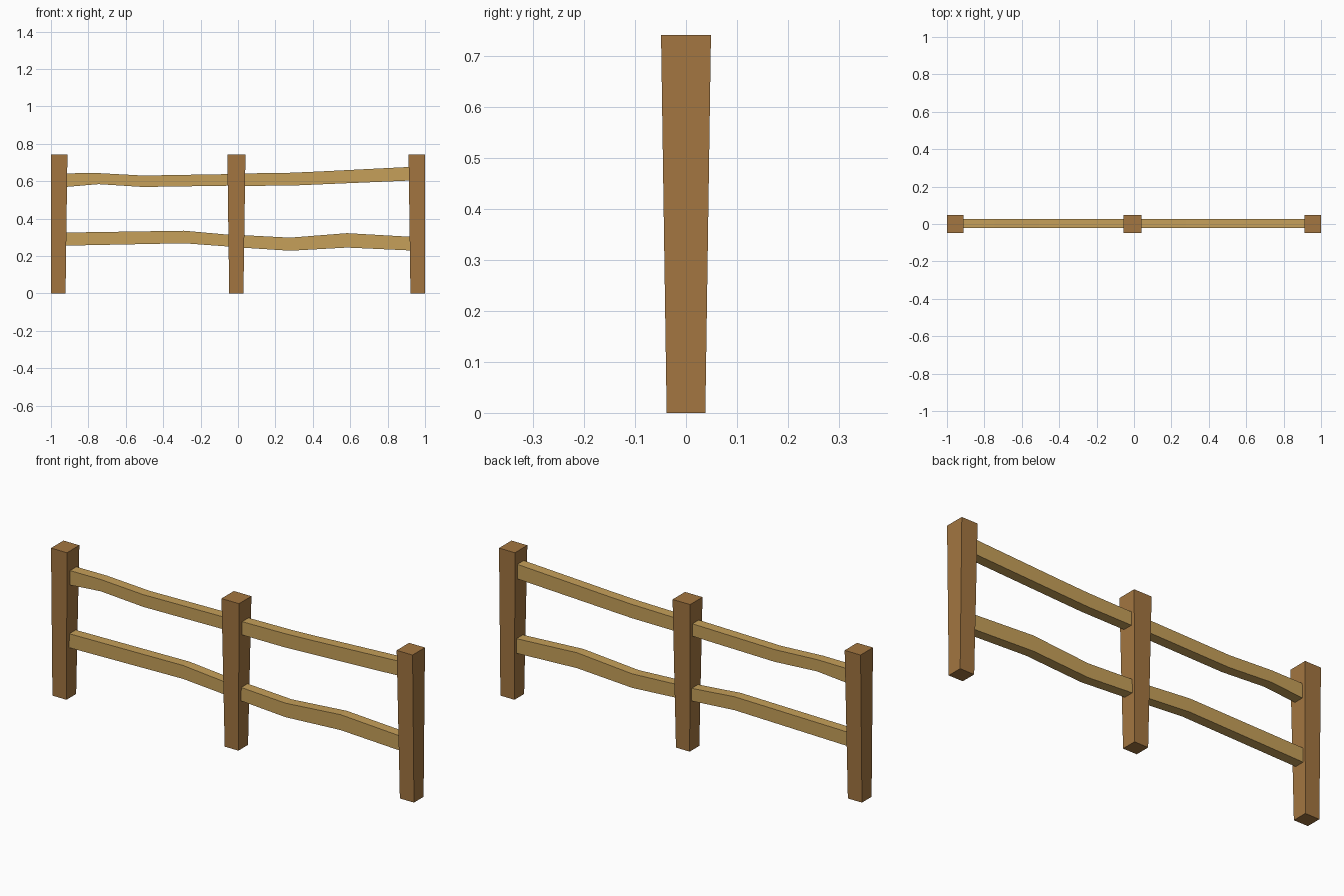
import bpy, bmesh

if "Cube" in bpy.data.objects:
    bpy.data.objects.remove(bpy.data.objects["Cube"])


def material(name, rgb):
    m = bpy.data.materials.new(name)
    m.diffuse_color = (*rgb, 1)
    m.use_nodes = True
    m.node_tree.nodes["Principled BSDF"].inputs["Base Color"].default_value = m.diffuse_color
    return m


post_wood = material("post brown", (0.366, 0.180, 0.052))
rail_wood = material("rail tan", (0.565, 0.352, 0.102))


def loft(name, rings, mat, cap_start=True):
    """Skin a list of four-cornered rings into one flat-shaded part."""
    bm = bmesh.new()
    loops = [[bm.verts.new(p) for p in ring] for ring in rings]
    for a, b in zip(loops, loops[1:]):
        for i in range(4):
            j = (i + 1) % 4
            bm.faces.new((a[i], a[j], b[j], b[i]))
    if cap_start:
        bm.faces.new(loops[0][::-1])
    bm.faces.new(loops[-1])
    bmesh.ops.recalc_face_normals(bm, faces=bm.faces)
    mesh = bpy.data.meshes.new(name)
    bm.to_mesh(mesh)
    bm.free()
    mesh.materials.append(mat)
    ob = bpy.data.objects.new(name, mesh)
    bpy.context.collection.objects.link(ob)


def post(name, bottom, top):
    """Tapered post, wider at the top; x ranges given for bottom and top."""
    rings = []
    for (x0, x1), y, z in ((bottom, 0.038, 0), (top, 0.049, 0.742)):
        rings.append([(x0, -y, z), (x1, -y, z), (x1, y, z), (x0, y, z)])
    loft(name, rings, post_wood)


def rail(name, profile):
    """Bent rail; profile rows are x, bottom z, top z."""
    y0, y1 = -0.022, 0.028
    loft(name, [[(x, y0, b), (x, y1, b), (x, y1, t), (x, y0, t)]
                for x, b, t in profile], rail_wood)


# Posts
post("left_post", (-1.0, -0.922), (-1.0, -0.912))
post("middle_post", (-0.047, 0.029), (-0.057, 0.040))
post("right_post", (0.922, 1.0), (0.912, 1.0))

# Rails, ends tucked into the posts
rail("upper_left_rail", [(-0.935, 0.568, 0.642), (-0.745, 0.584, 0.643),
                         (-0.508, 0.569, 0.630), (-0.03, 0.576, 0.638)])
rail("upper_right_rail", [(0.015, 0.575, 0.641), (0.278, 0.576, 0.645),
                          (0.42, 0.582, 0.651), (0.935, 0.604, 0.677)])
rail("lower_left_rail", [(-0.935, 0.255, 0.325), (-0.289, 0.268, 0.335),
                         (-0.03, 0.249, 0.312)])
rail("lower_right_rail", [(0.015, 0.245, 0.312), (0.278, 0.228, 0.298),
                          (0.583, 0.245, 0.322), (0.935, 0.229, 0.302)])
